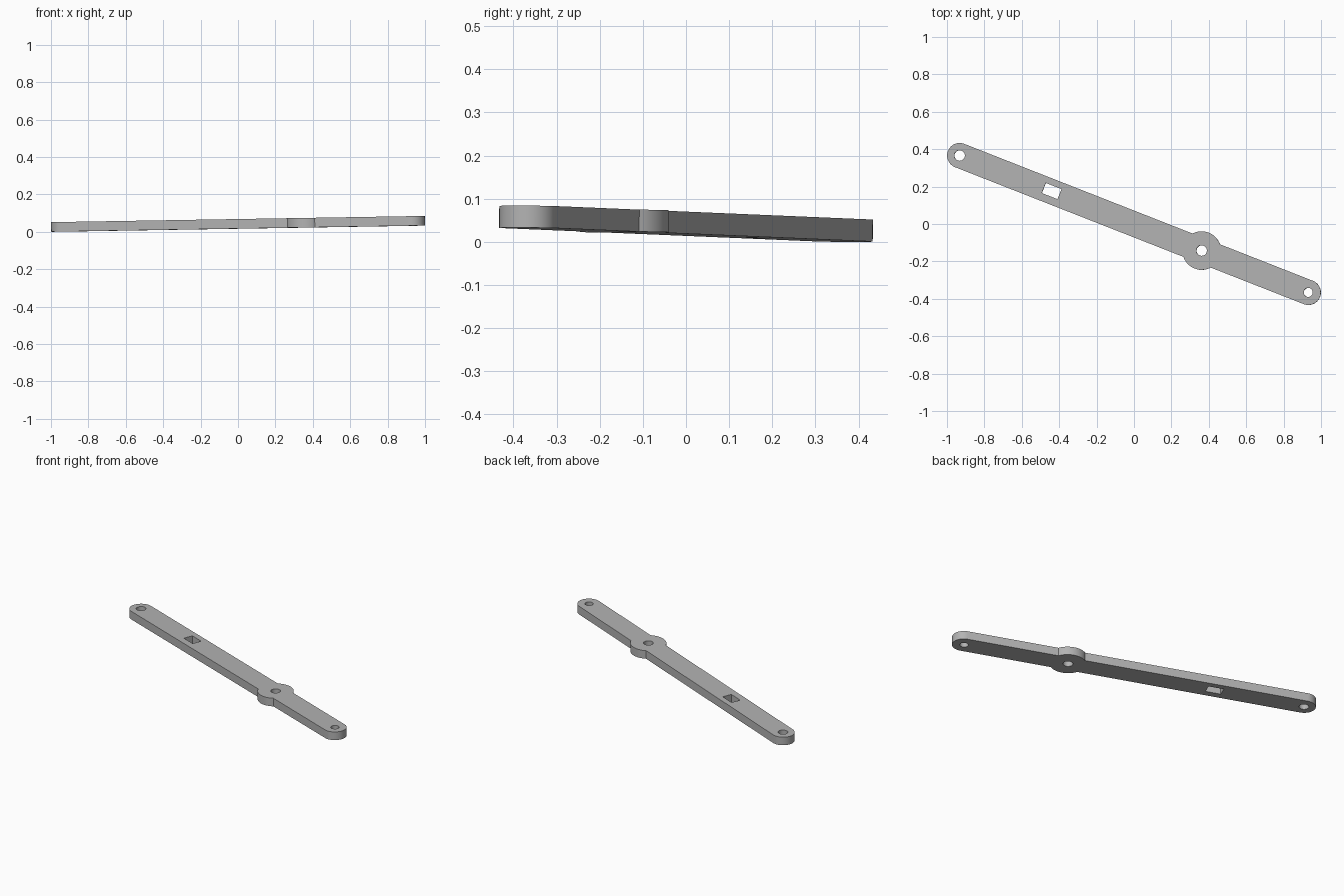
import bpy, bmesh, math
from mathutils import Matrix

if "Cube" in bpy.data.objects:
    bpy.data.objects.remove(bpy.data.objects["Cube"])

HALF = 1.0013      # centre of bar to each end hole
R_BAR = 0.067      # half width of the bar
R_HUB = 0.103      # radius of the pivot boss
HUB = 0.389        # boss position along the bar
THICK = 0.051


def arc(cx, r, start, end, n):
    """Points on an arc centred on the bar axis, angles in radians."""
    return [(cx + r * math.cos(start + (end - start) * i / n),
             r * math.sin(start + (end - start) * i / n)) for i in range(n + 1)]


def circle(cx, r, n=32):
    return arc(cx, r, 0, math.tau, n)[:-1]


# Outer outline: rounded bar with a round boss bulging on both sides
a = math.asin(R_BAR / R_HUB)
outline = (arc(HALF, R_BAR, -math.pi / 2, math.pi / 2, 24)
           + arc(HUB, R_HUB, a, math.pi - a, 20)
           + arc(-HALF, R_BAR, math.pi / 2, 3 * math.pi / 2, 24)
           + arc(HUB, R_HUB, math.pi + a, math.tau - a, 20))

# Openings: end holes, pivot hole and rectangular slot
slot = [(-0.474 + sx * 0.045, 0.003 + sy * 0.029)
        for sx, sy in ((-1, -1), (1, -1), (1, 1), (-1, 1))]
loops = [outline, circle(-HALF, 0.028), circle(HUB, 0.028),
         circle(HALF, 0.024), slot]

# Filled flat profile given thickness
curve = bpy.data.curves.new("lever_profile", 'CURVE')
curve.dimensions = '2D'
curve.fill_mode = 'BOTH'
curve.extrude = THICK / 2
for pts in loops:
    spline = curve.splines.new('POLY')
    spline.points.add(len(pts) - 1)
    for p, (x, y) in zip(spline.points, pts):
        p.co = (x, y, 0, 1)
    spline.use_cyclic_u = True

lever = bpy.data.objects.new("lever_arm", curve)
bpy.context.collection.objects.link(lever)
bpy.context.view_layer.objects.active = lever
lever.select_set(True)
bpy.ops.object.convert(target='MESH')
lever = bpy.context.object
lever.name = "lever_arm"

# Weld caps to walls, then lay the arm diagonally with a slight rise
bm = bmesh.new()
bm.from_mesh(lever.data)
bmesh.ops.remove_doubles(bm, verts=bm.verts, dist=0.0002)
bmesh.ops.recalc_face_normals(bm, faces=bm.faces)
turn = Matrix.Rotation(math.atan2(-0.366, 0.932), 4, 'Z')
rise = Matrix.Rotation(-0.0155, 4, 'Y')
bmesh.ops.transform(bm, matrix=turn @ rise, verts=bm.verts)
low = min(v.co.z for v in bm.verts)
bmesh.ops.translate(bm, vec=(0, 0, -low), verts=bm.verts)
bm.to_mesh(lever.data)
bm.free()
bpy.ops.object.shade_smooth_by_angle(angle=math.radians(30))

# Plain grey finish
grey = bpy.data.materials.new("grey")
grey.diffuse_color = (0.45, 0.45, 0.45, 1)
grey.use_nodes = True
grey.node_tree.nodes["Principled BSDF"].inputs["Base Color"].default_value = grey.diffuse_color
lever.data.materials.clear()
lever.data.materials.append(grey)
